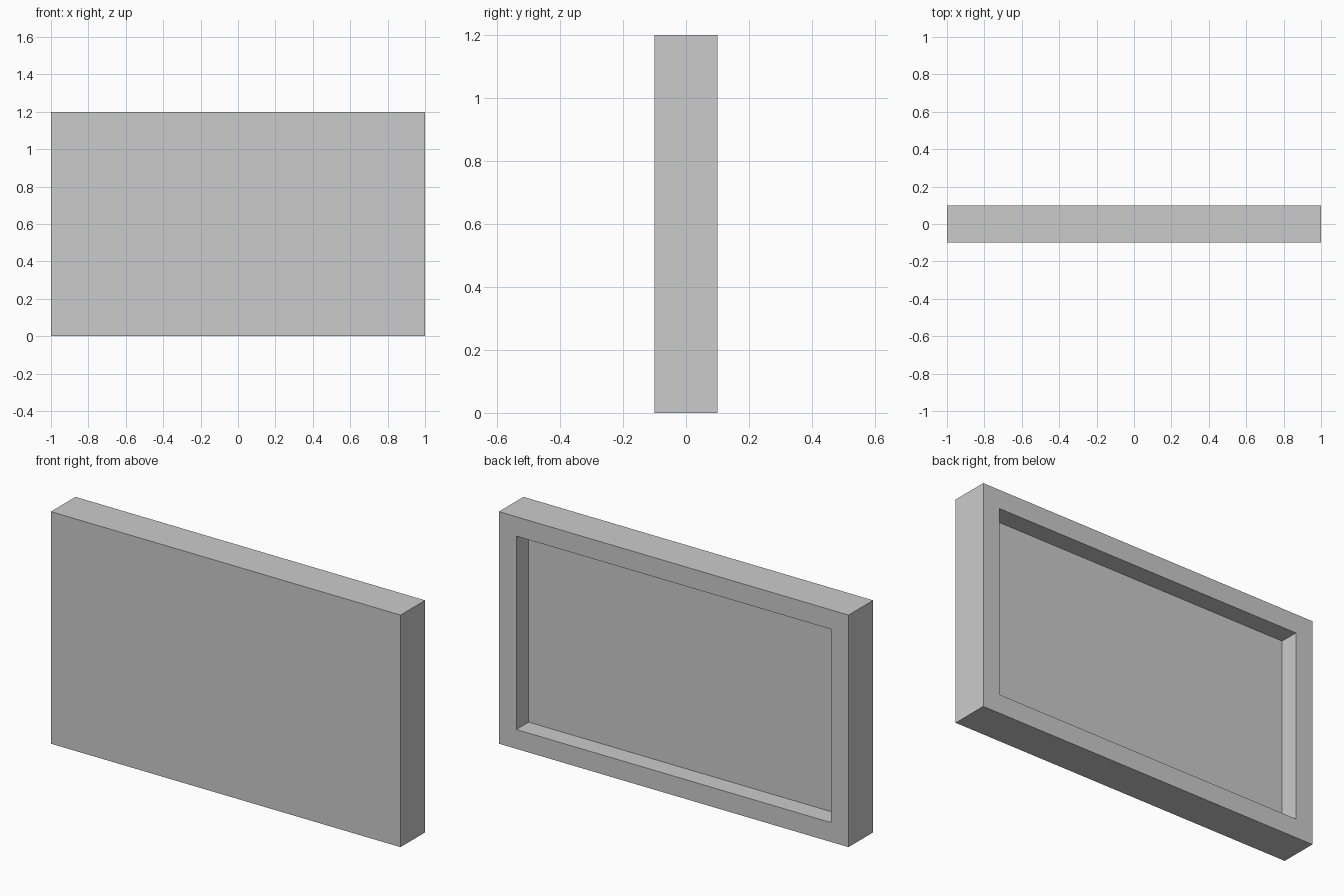
import bpy, bmesh
from mathutils import Vector

if "Cube" in bpy.data.objects:
    bpy.data.objects.remove(bpy.data.objects["Cube"])

# Panel slab: 2.0 x 0.2 x 1.2, standing on z = 0
bm = bmesh.new()
bmesh.ops.create_cube(bm, size=1)
bmesh.ops.scale(bm, vec=(2.0, 0.2, 1.2), verts=bm.verts)
bmesh.ops.translate(bm, vec=(0, 0, 0.6), verts=bm.verts)

# Recess in the back: frame 0.1 wide, 0.1 deep
back = max(bm.faces, key=lambda f: f.calc_center_median().y)
bmesh.ops.inset_region(bm, faces=[back], thickness=0.1, use_even_offset=True)
floor = bmesh.ops.extrude_discrete_faces(bm, faces=[back])["faces"][0]
bmesh.ops.translate(bm, vec=Vector((0, -0.1, 0)), verts=floor.verts)
bmesh.ops.recalc_face_normals(bm, faces=bm.faces)

mesh = bpy.data.meshes.new("recessed_panel")
bm.to_mesh(mesh)
bm.free()
bpy.context.collection.objects.link(bpy.data.objects.new("recessed_panel", mesh))
